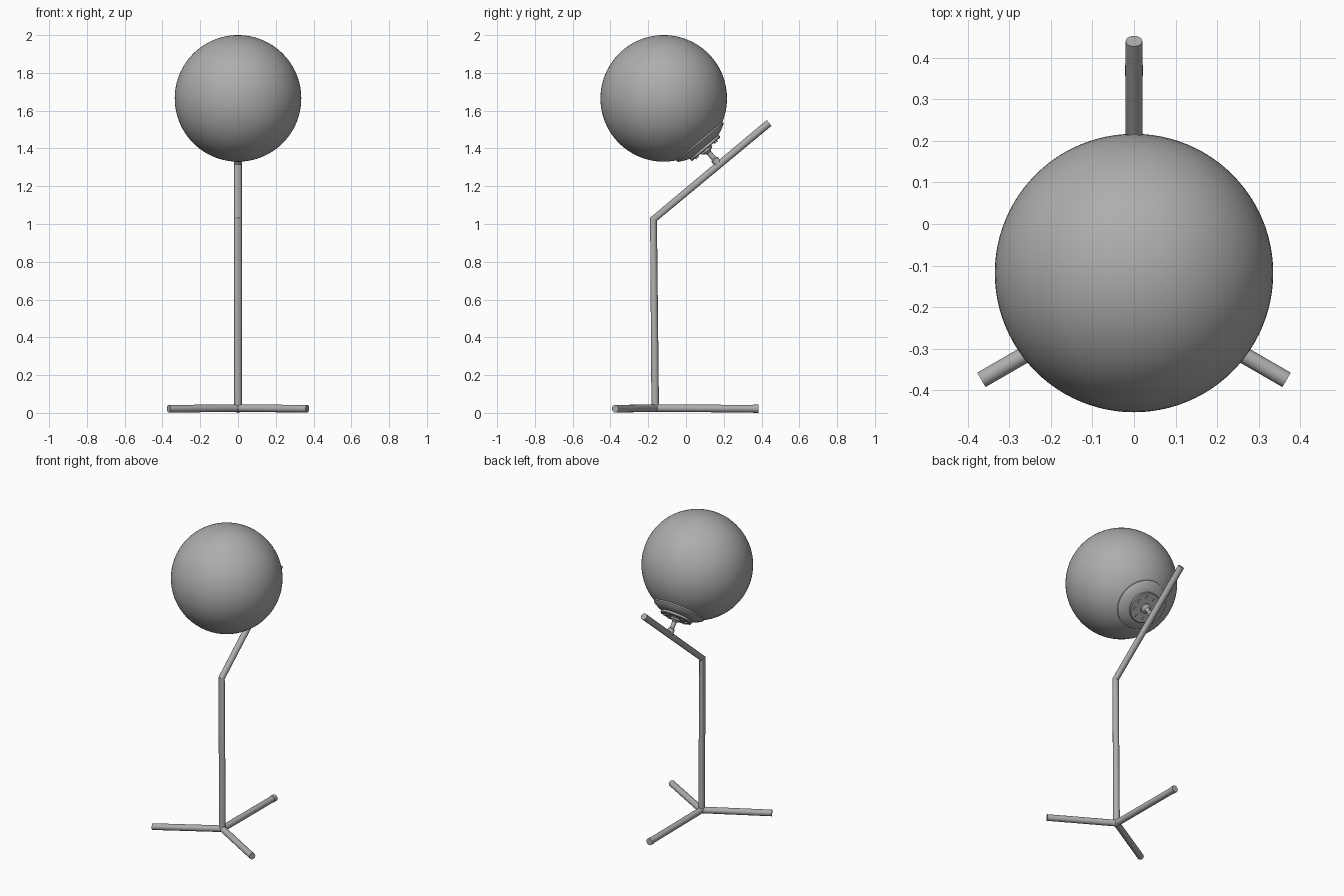
import bpy, bmesh, math
from mathutils import Vector

if "Cube" in bpy.data.objects:
    bpy.data.objects.remove(bpy.data.objects["Cube"])

metal = bpy.data.materials.new("grey")
metal.diffuse_color = (0.42, 0.42, 0.42, 1)
metal.use_nodes = True
metal.node_tree.nodes["Principled BSDF"].inputs["Base Color"].default_value = metal.diffuse_color

GLOBE = Vector((0, -0.118, 1.665))
R = 0.335
ELBOW = Vector((0, -0.172, 1.025))
ARM_END = Vector((0, 0.44, 1.535))
HUB = Vector((0, -0.163, 0.025))
ARM_DIR = (ARM_END - ELBOW).normalized()
AXIS = Vector((0, ARM_DIR.z, -ARM_DIR.y))      # from globe towards the arm
ROT = AXIS.to_track_quat('Z', 'Y')


def finish(obj, name, angle=35):
    obj.name = name
    obj.data.materials.clear()
    obj.data.materials.append(metal)
    bpy.ops.object.select_all(action='DESELECT')
    obj.select_set(True)
    bpy.context.view_layer.objects.active = obj
    bpy.ops.object.shade_smooth_by_angle(angle=math.radians(angle))
    return obj


def rod(name, points, radius=0.02):
    """Round tube along a polyline with mitred corners."""
    cu = bpy.data.curves.new(name, 'CURVE')
    cu.dimensions = '3D'
    cu.bevel_depth = radius
    cu.bevel_resolution = 6
    cu.use_fill_caps = True
    sp = cu.splines.new('POLY')
    sp.points.add(len(points) - 1)
    for p, co in zip(sp.points, points):
        p.co = (*co, 1)
    obj = bpy.data.objects.new(name, cu)
    bpy.context.collection.objects.link(obj)
    bpy.ops.object.select_all(action='DESELECT')
    obj.select_set(True)
    bpy.context.view_layer.objects.active = obj
    bpy.ops.object.convert(target='MESH')
    return finish(bpy.context.object, name)


def lathe(name, profile, segments=64):
    """Turn (radius, height) pairs around the globe's tilted axis."""
    bm = bmesh.new()
    vs = [bm.verts.new((r, 0, h)) for r, h in profile]
    es = [bm.edges.new(e) for e in zip(vs, vs[1:])]
    bmesh.ops.spin(bm, geom=vs + es, axis=(0, 0, 1), cent=(0, 0, 0),
                   angle=math.tau, steps=segments)
    bmesh.ops.remove_doubles(bm, verts=bm.verts, dist=1e-5)
    bmesh.ops.recalc_face_normals(bm, faces=bm.faces)
    me = bpy.data.meshes.new(name)
    bm.to_mesh(me)
    bm.free()
    obj = bpy.data.objects.new(name, me)
    bpy.context.collection.objects.link(obj)
    obj.location = GLOBE
    obj.rotation_mode = 'QUATERNION'
    obj.rotation_quaternion = ROT
    return finish(obj, name)


# glass globe
bpy.ops.mesh.primitive_uv_sphere_add(segments=96, ring_count=48, radius=R, location=GLOBE)
finish(bpy.context.object, "globe")

# bent stand: upright and sloping arm
rod("stand", [HUB, ELBOW, ARM_END])

# three floor legs and the sleeve on the long one
for name, deg, length in (("back_leg", 90, 0.546), ("left_leg", 210, 0.424), ("right_leg", 330, 0.424)):
    a = math.radians(deg)
    d = Vector((math.cos(a), math.sin(a), 0))
    tip = HUB + d * length - Vector((0, 0, 0.003))
    rod(name, [HUB, tip])
    if deg == 90:
        rod("leg_end_sleeve", [tip - d * 0.027, tip], 0.022)
bpy.ops.mesh.primitive_uv_sphere_add(segments=24, ring_count=12, radius=0.0205, location=HUB)
finish(bpy.context.object, "leg_hub")

# collar closing the globe's opening, with a raised inner disc
lathe("globe_collar", [(0.0, 0.29), (0.155, 0.288), (0.16, 0.293), (0.16, 0.302),
                       (0.155, 0.308), (0.125, 0.324), (0.1, 0.334), (0.0, 0.334)])
lathe("collar_disc", [(0.0, 0.33), (0.098, 0.33), (0.1, 0.346), (0.096, 0.351), (0.0, 0.351)])

# swivel stem between the collar and the arm
lathe("stem", [(0.0, 0.35), (0.032, 0.35), (0.032, 0.362), (0.02, 0.368),
               (0.014, 0.375), (0.014, 0.415), (0.021, 0.42), (0.021, 0.45), (0.0, 0.45)], 32)

# ring of small studs on the disc
for i in range(8):
    a = math.tau * (i + 0.5) / 8
    offset = Vector((0.07 * math.cos(a), 0.07 * math.sin(a), 0.353))
    bpy.ops.mesh.primitive_cylinder_add(vertices=16, radius=0.011, depth=0.01,
                                        location=GLOBE + ROT @ offset)
    stud = bpy.context.object
    stud.rotation_mode = 'QUATERNION'
    stud.rotation_quaternion = ROT
    finish(stud, f"disc_stud_{i + 1}")
